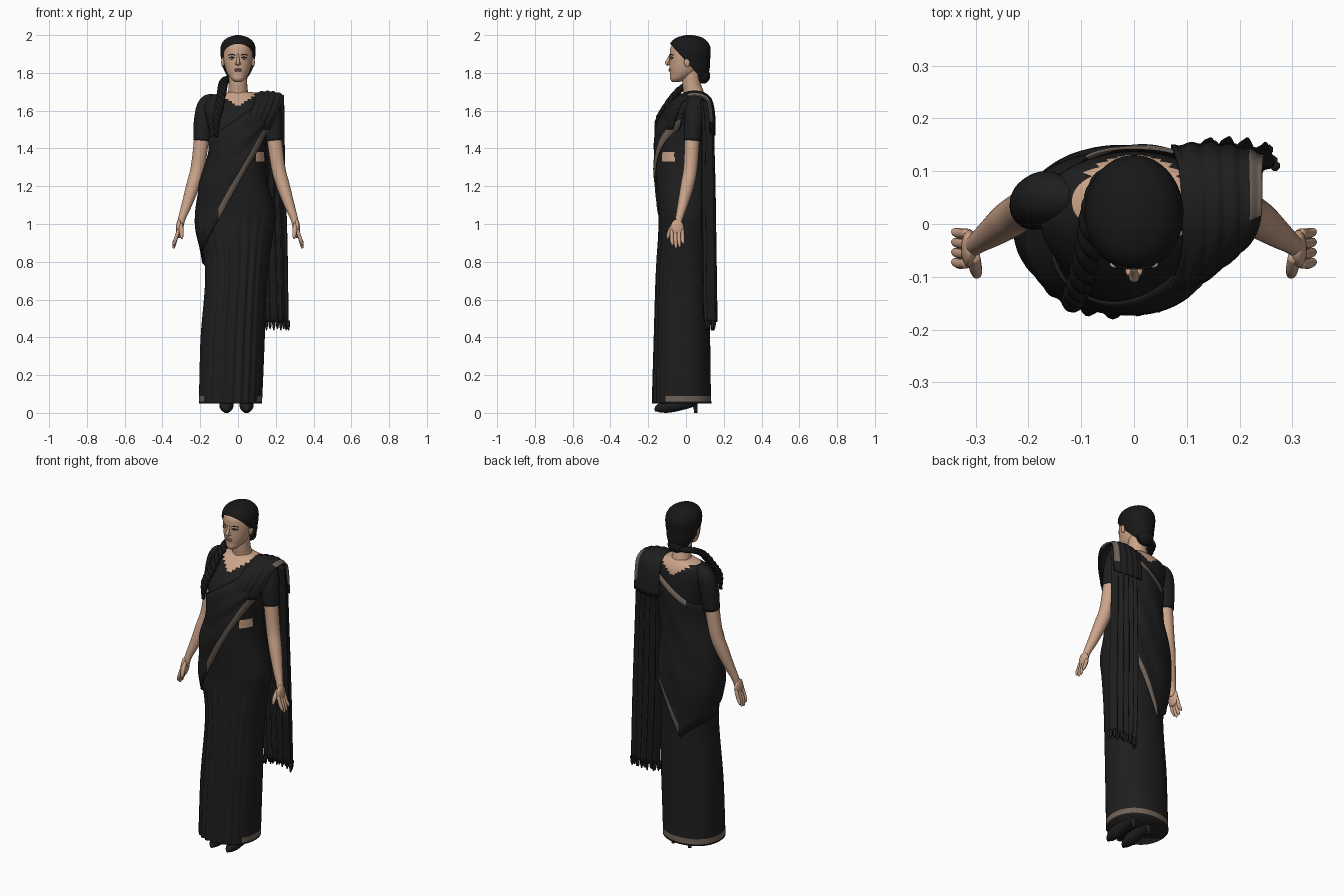
import bpy, bmesh
from math import sin, cos, pi, radians, copysign
from mathutils import Vector, Matrix

cube = bpy.data.objects.get("Cube")
if cube:
    bpy.data.objects.remove(cube)


def material(name, r, g, b):
    m = bpy.data.materials.new(name)
    m.use_nodes = True
    m.diffuse_color = (r, g, b, 1)
    node = next(n for n in m.node_tree.nodes if n.type == "BSDF_PRINCIPLED")
    node.inputs["Base Color"].default_value = (r, g, b, 1)
    node.inputs["Roughness"].default_value = 0.8
    return m


SKIN = material("skin", 0.6, 0.37, 0.25)
LIPS = material("lips", 0.45, 0.2, 0.15)
FABRIC = material("black fabric", 0.013, 0.013, 0.013)
HAIR = material("black hair", 0.009, 0.009, 0.009)
BORDER = material("taupe border", 0.16, 0.125, 0.1)
EYE = material("eye white", 0.5, 0.48, 0.45)


def finish(name, bm, mats, pick=None):
    """Turn a bmesh into a smooth object, choosing face colours by a rule."""
    bmesh.ops.recalc_face_normals(bm, faces=bm.faces)
    for f in bm.faces:
        f.smooth = True
        if pick:
            f.material_index = pick(*f.calc_center_median())
    mesh = bpy.data.meshes.new(name)
    bm.to_mesh(mesh)
    bm.free()
    for m in mats:
        mesh.materials.append(m)
    obj = bpy.data.objects.new(name, mesh)
    bpy.context.collection.objects.link(obj)
    return obj


def surface(name, rows, mats, pick=None, closed=True, cell=None):
    """Bridge rows of points; closed rows become capped tubes."""
    bm = bmesh.new()
    vs = [[bm.verts.new(p) for p in row] for row in rows]
    n = len(rows[0])
    for i in range(len(rows) - 1):
        for j in range(n if closed else n - 1):
            k = (j + 1) % n
            f = bm.faces.new((vs[i][j], vs[i][k], vs[i + 1][k], vs[i + 1][j]))
            if cell:
                f.material_index = cell(i, j)
    if closed:
        bm.faces.new(vs[0])
        bm.faces.new(vs[-1])
    return finish(name, bm, mats, pick)


def sample(table, key):
    """Smooth interpolation of a table whose first column is the key."""
    last = len(table) - 1
    i = max(j for j in range(last) if j == 0 or table[j][0] <= key)
    a, b, p, n = table[i], table[i + 1], table[max(i - 1, 0)], table[min(i + 2, last)]
    h = b[0] - a[0]
    t = (key - a[0]) / h
    out = []
    for c in range(1, len(a)):
        m0 = (b[c] - p[c]) / (b[0] - p[0]) * h
        m1 = (n[c] - a[c]) / (n[0] - a[0]) * h
        d = b[c] - a[c]
        out.append(a[c] + m0 * t + (3 * d - 2 * m0 - m1) * t * t + (m0 + m1 - 2 * d) * t ** 3)
    return out


def path(points, n):
    table = [(i, *p) for i, p in enumerate(points)]
    return [sample(table, i * (len(points) - 1) / n) for i in range(n + 1)]


def tube(name, points, mat, n=20, sides=16):
    """Round tube through (x, y, z, radius) points."""
    pts = path(points, n)
    co = [Vector(p[:3]) for p in pts]
    normal, rows = Vector((0.3, 0.8, 0.5)), []
    for i, c in enumerate(co):
        t = (co[min(i + 1, n)] - co[max(i - 1, 0)]).normalized()
        normal = (normal - t * normal.dot(t)).normalized()
        side = t.cross(normal)
        r = max(pts[i][3], 0.001)
        rows.append([c + r * (normal * cos(a) + side * sin(a))
                     for a in (2 * pi * j / sides for j in range(sides))])
    return surface(name, rows, [mat])


def ellipsoid(name, loc, radii, mat):
    bm = bmesh.new()
    bmesh.ops.create_uvsphere(bm, u_segments=24, v_segments=16, radius=1,
                              matrix=Matrix.Translation(loc) @ Matrix.Diagonal((*radii, 1)))
    return finish(name, bm, [mat])


def steps(a, b, n):
    return [a + (b - a) * i / n for i in range(n + 1)]


def thicken(obj, t):
    mod = obj.modifiers.new("thickness", "SOLIDIFY")
    mod.thickness, mod.offset = t, 0


# Clothed body: z, centre x, centre y, half width, half depth
BODY = [(0.05, -0.04, -0.02, 0.167, 0.154), (0.2, -0.035, -0.02, 0.169, 0.15),
        (0.4, -0.028, -0.018, 0.17, 0.146), (0.7, -0.01, -0.015, 0.164, 0.14),
        (0.82, -0.007, -0.01, 0.174, 0.139), (0.95, -0.012, -0.004, 0.199, 0.139),
        (1.05, -0.008, -0.004, 0.206, 0.14), (1.2, -0.017, -0.013, 0.18, 0.143),
        (1.3, -0.01, -0.015, 0.156, 0.144), (1.4, 0, -0.012, 0.146, 0.145),
        (1.5, 0, -0.007, 0.155, 0.145), (1.57, 0, 0.005, 0.17, 0.132),
        (1.62, 0, 0.02, 0.18, 0.112), (1.66, 0, 0.035, 0.165, 0.088),
        (1.685, 0, 0.042, 0.125, 0.065), (1.7, 0, 0.042, 0.07, 0.05)]


def body(a, z, off=0.0):
    cx, cy, rx, ry = sample(BODY, z)
    front = max(0, -sin(a)) ** 4 * min(1, max(0, (1.15 - z) * 3))
    off += front * 0.007 * cos(a * 24)
    c, s = cos(a), sin(a)
    return (cx + (rx + off) * copysign(abs(c) ** 0.92, c),
            cy + (ry + off) * copysign(abs(s) ** 0.92, s), z)


def body_colour(x, y, z):
    if z > 1.62 + 0.7 * abs(x):
        return 1
    if 1.33 < z < 1.385 and x > 0 and -0.125 < y < -0.06:
        return 1
    return 2 if 0.06 < z < 0.09 and y > -0.11 else 0


levels = [0.05, 0.06, 0.09] + steps(0.1, 1.7, 130)
ring = [2 * pi * j / 160 for j in range(160)]
surface("blouse_and_skirt", [[body(a, z) for a in ring] for z in levels],
        [FABRIC, SKIN, BORDER], body_colour)


# Sash wrapped diagonally around the torso, with borders along its edges
def lower_edge(a, x):
    if a > -pi:
        return 1.54 - (0.175 - x) * 1.89
    return 0.68 + max(2.23 * (x + 0.05), -0.9 * (x + 0.05))


def upper_edge(a, x):
    return min(1.65, 1.615 - (0.073 - x) * 0.75)


def edge_height(edge, a):
    z = 1.3
    for _ in range(12):
        z = 0.5 * z + 0.5 * min(1.65, max(0.5, edge(a, body(a, z)[0])))
    return z


angles = steps(radians(-8), radians(-320), 150)
columns = []
for a in angles:
    lo, hi = edge_height(lower_edge, a), edge_height(upper_edge, a)
    zs = [lo] + steps(lo + 0.06, hi - 0.035, 18) + [hi]
    columns.append([body(a, z, 0.009 + 0.0025 * sin(5 * a + 16 * i / len(zs)))
                    for i, z in enumerate(zs)])


def sash_colour(i, j):
    x, y, z = columns[i][j]
    if j == 0:
        return int(-0.1 < x < 0.16 if angles[i] > -pi else -0.05 < x < 0.12)
    return int(j == 19 and angles[i] < -pi and -0.09 < x < 0.075)


thicken(surface("sash", columns, [FABRIC, BORDER], closed=False, cell=sash_colour), 0.006)

# Sash passing over the left shoulder: inner and outer edge points
strap = path([(0.03, -0.15, 1.52, 0.17, -0.07, 1.5), (0.07, -0.115, 1.6, 0.215, -0.04, 1.6),
              (0.09, -0.05, 1.66, 0.238, 0, 1.665), (0.09, 0.03, 1.69, 0.243, 0.045, 1.68),
              (0.085, 0.1, 1.675, 0.243, 0.1, 1.665), (0.075, 0.135, 1.62, 0.245, 0.12, 1.62),
              (0.07, 0.145, 1.48, 0.247, 0.13, 1.48)], 30)
rows = []
for p in strap:
    inner, outer = Vector(p[:3]), Vector(p[3:])
    out = ((inner + outer) / 2 - Vector((0.15, 0.03, 1.56))).normalized()
    rows.append([inner.lerp(outer, u) + out * (0.06 * u * (1 - u) + 0.003 * cos(u * 30))
                 for u in steps(0, 1, 24)])
thicken(surface("shoulder_drape", rows, [FABRIC, BORDER], closed=False,
                cell=lambda i, j: int(j > 19 and 11 < i < 28)), 0.007)

# Pleated loose end hanging down the back, with a fringe
TAIL = [(0.48, 0.18, 0.128, 0.088, 0.028), (0.9, 0.17, 0.122, 0.092, 0.028),
        (1.3, 0.165, 0.118, 0.085, 0.025), (1.55, 0.162, 0.112, 0.083, 0.02),
        (1.65, 0.162, 0.1, 0.08, 0.015)]


def tail(a, z):
    cx, cy, rx, ry = sample(TAIL, z)
    return (cx + rx * cos(a), cy + ry * sin(a) + 0.011 * cos(5 * pi * cos(a)), z)


surface("hanging_drape", [[tail(a, z) for a in ring] for z in steps(0.48, 1.65, 40)], [FABRIC])
for i in range(14):
    x, y, z = tail(pi * (i + 0.5) / 14, 0.49)
    tube("fringe_tassel", [(x, y - 0.01, z, 0.01), (x, y - 0.01, 0.46, 0.008),
                           (x, y - 0.012, 0.437 + 0.008 * (i % 2), 0.003)], FABRIC, 6, 8)

# Neck and head: z, centre x, centre y, half width, half depth
tube("neck", [(0, 0.045, 1.65, 0.065), (0, 0.038, 1.7, 0.053), (0, 0.03, 1.74, 0.049),
              (0, 0.025, 1.82, 0.05)], SKIN, 16, 32)
HEAD = [(1.752, 0, -0.052, 0.016, 0.02), (1.765, 0, -0.042, 0.034, 0.041),
        (1.79, 0, -0.02, 0.053, 0.064), (1.82, 0, -0.008, 0.066, 0.079),
        (1.86, 0, 0, 0.075, 0.087), (1.9, 0, 0.005, 0.078, 0.091),
        (1.94, 0, 0.01, 0.075, 0.09), (1.97, 0, 0.015, 0.058, 0.068),
        (1.985, 0, 0.015, 0.03, 0.036)]
SCALP = [(1.745, 0, 0.06, 0.035, 0.03), (1.78, 0, 0.06, 0.056, 0.054),
         (1.82, 0, 0.04, 0.076, 0.085), (1.86, 0, 0.025, 0.086, 0.102),
         (1.9, 0, 0.022, 0.093, 0.108), (1.94, 0, 0.02, 0.091, 0.108),
         (1.97, 0, 0.018, 0.076, 0.091), (1.99, 0, 0.018, 0.047, 0.06),
         (2.0, 0, 0.018, 0.012, 0.018)]


def oval(table, a, z):
    cx, cy, rx, ry = sample(table, z)
    return (cx + rx * cos(a), cy + ry * sin(a), z)


def loft(name, table, mat):
    zs = steps(table[0][0], table[-1][0], 50)
    return surface(name, [[oval(table, a, z) for a in ring[::2]] for z in zs], [mat])


def face_y(x, z):
    cx, cy, rx, ry = sample(HEAD, z)
    return cy - ry * (1 - (x / rx) ** 2) ** 0.5


loft("head", HEAD, SKIN)
hair = loft("hair", SCALP, HAIR)
bm = bmesh.new()
bm.from_mesh(hair.data)
bmesh.ops.bisect_plane(bm, geom=bm.verts[:] + bm.edges[:] + bm.faces[:], clear_inner=True,
                       plane_co=(0, 0, 1.8615), plane_no=(0, 1.1, 1))
bm.to_mesh(hair.data)
bm.free()
ellipsoid("hair_knot", (0, 0.092, 1.785), (0.05, 0.036, 0.042), HAIR)

# Braid of three strands laid over the right shoulder
braid = path([(0.01, 0.1, 1.775, 0.014), (-0.05, 0.085, 1.77, 0.014), (-0.075, 0.03, 1.75, 0.014),
              (-0.085, -0.04, 1.705, 0.014), (-0.1, -0.105, 1.62, 0.014),
              (-0.115, -0.145, 1.55, 0.012), (-0.115, -0.16, 1.46, 0.005)], 70)
for k in range(3):
    turn = [2 * pi * k / 3 + 0.5 * i for i in range(71)]
    tube("braid_strand", [(x + 0.9 * r * cos(t), y + 0.6 * r * sin(t), z, r)
                          for (x, y, z, r), t in zip(braid, turn)], HAIR, 70, 10)

# Face
tube("nose", [(0, -0.083, 1.898, 0.005), (0, -0.093, 1.87, 0.008), (0, -0.101, 1.853, 0.01),
              (0, -0.092, 1.84, 0.005)], SKIN, 16)
for z, w, h in ((1.819, 0.021, 0.004), (1.811, 0.018, 0.005)):
    ellipsoid("lip", (0, face_y(0, z) + 0.002, z), (w, 0.008, h), LIPS)

for s, side in ((1, "left_"), (-1, "right_")):
    ellipsoid(side + "nostril", (s * 0.009, -0.09, 1.848), (0.007, 0.009, 0.006), SKIN)
    y = face_y(0.032, 1.877)
    ellipsoid(side + "eye", (s * 0.032, y + 0.002, 1.877), (0.014, 0.007, 0.006), EYE)
    ellipsoid(side + "iris", (s * 0.032, y - 0.002, 1.877), (0.005, 0.004, 0.005), HAIR)
    for part, lift, bow in (("brow", 1.894, 0.004), ("lash_line", 1.88, 0.004)):
        xs = (0.016, 0.032, 0.05)
        tube(side + part, [(s * x, face_y(x, lift) - 0.001, lift + bow * (i == 1), 0.002)
                           for i, x in enumerate(xs)], HAIR, 10, 8)
    ellipsoid(side + "ear", (s * 0.08, 0.006, 1.857), (0.009, 0.016, 0.027), SKIN)

    # Sleeve, arm and hand
    tube(side + "sleeve", [(s * 0.11, 0.05, 1.66, 0.03), (s * 0.16, 0.05, 1.632, 0.05),
                           (s * 0.182, 0.042, 1.55, 0.051), (s * 0.191, 0.034, 1.44, 0.045)],
         FABRIC, 24, 32)
    tube(side + "arm", [(s * 0.19, 0.034, 1.47, 0.04), (s * 0.213, 0.024, 1.3, 0.037),
                        (s * 0.24, 0.006, 1.2, 0.035), (s * 0.272, -0.018, 1.1, 0.027),
                        (s * 0.297, -0.036, 1.03, 0.02), (s * 0.308, -0.045, 0.98, 0.018)],
         SKIN, 30, 24)
    ellipsoid(side + "palm", (s * 0.312, -0.047, 0.975), (0.016, 0.036, 0.05), SKIN)
    for i, tip in enumerate((0.885, 0.87, 0.875, 0.893)):
        y = -0.075 + 0.019 * i
        tube(side + "finger", [(s * 0.314, y, 0.97, 0.009), (s * 0.33, y, 0.92, 0.01),
                               (s * 0.339, y + 0.003, tip + 0.012, 0.008),
                               (s * 0.34, y + 0.004, tip, 0.003)], SKIN, 12, 10)
    tube(side + "thumb", [(s * 0.304, -0.06, 1.0, 0.012), (s * 0.3, -0.084, 0.965, 0.012),
                          (s * 0.298, -0.095, 0.935, 0.009), (s * 0.298, -0.098, 0.922, 0.003)],
         SKIN, 12, 12)

    # Heeled shoe
    x = -0.008 + s * 0.053
    tube(side + "shoe", [(x, -0.165, 0.012, 0.006), (x, -0.145, 0.023, 0.022),
                         (x, -0.09, 0.038, 0.037), (x, 0, 0.055, 0.034),
                         (x, 0.055, 0.066, 0.026)], FABRIC, 20, 20)
    tube(side + "heel", [(x, 0.04, 0.06, 0.025), (x, 0.05, 0.03, 0.012), (x, 0.052, 0, 0.01)],
         FABRIC, 10, 16)
